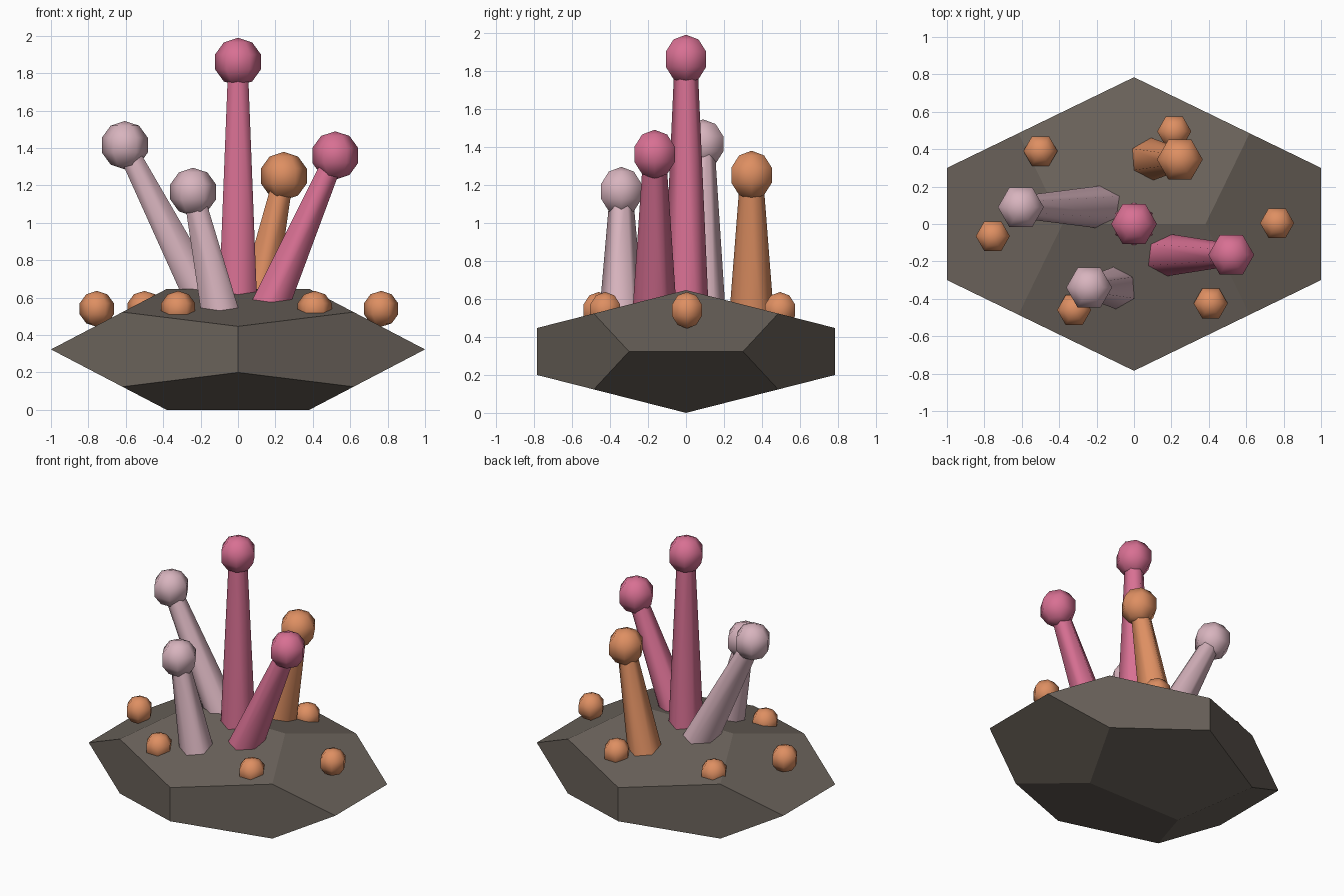
import bpy, bmesh
from math import sin, cos, pi, radians, sqrt
from itertools import product
from mathutils import Vector

cube = bpy.data.objects.get("Cube")
if cube:
    bpy.data.objects.remove(cube, do_unlink=True)


def material(name, rgb):
    col = [(c / 255 / 12.92) if c < 11 else ((c / 255 + 0.055) / 1.055) ** 2.4 for c in rgb] + [1]
    m = bpy.data.materials.new(name)
    m.use_nodes = True
    m.diffuse_color = col
    m.node_tree.nodes["Principled BSDF"].inputs["Base Color"].default_value = col
    return m


def hull_part(name, points, mat, smooth=True):
    """Convex solid around the points, with flat regions merged into single faces."""
    bm = bmesh.new()
    for p in points:
        bm.verts.new(p)
    bmesh.ops.convex_hull(bm, input=bm.verts)
    bmesh.ops.dissolve_limit(bm, angle_limit=radians(1), verts=bm.verts, edges=bm.edges)
    bmesh.ops.recalc_face_normals(bm, faces=bm.faces)
    me = bpy.data.meshes.new(name)
    bm.to_mesh(me)
    bm.free()
    me.materials.append(mat)
    ob = bpy.data.objects.new(name, me)
    bpy.context.collection.objects.link(ob)
    if smooth:
        bpy.ops.object.select_all(action="DESELECT")
        ob.select_set(True)
        bpy.context.view_layer.objects.active = ob
        bpy.ops.object.shade_smooth_by_angle(angle=radians(65))
    return ob


def ball(name, centre, r, mat):
    """Six-sided ball with five bands."""
    pts = [Vector(centre) + r * Vector((sin(b * pi / 5) * cos(a * pi / 3),
                                        sin(b * pi / 5) * sin(a * pi / 3), cos(b * pi / 5)))
           for b in range(1, 5) for a in range(6)]
    pts += [Vector(centre) + Vector((0, 0, s * r)) for s in (1, -1)]
    hull_part(name, pts, mat)


def stalk(name, foot, tip, mat):
    """Tapered six-sided stem, buried at the foot and capped with a ball."""
    foot, tip = Vector(foot), Vector(tip)
    turn = Vector((0, 0, 1)).rotation_difference(tip - foot)
    pts = [c + turn @ Vector((r * sin(a * pi / 3), r * cos(a * pi / 3), 0))
           for c, r in ((foot, 0.122), (tip, 0.06)) for a in range(6)]
    hull_part(name + "_stem", pts, mat)
    ball(name + "_tip", tip, 0.129, mat)


stone = material("brown grey stone", (107, 99, 91))
pink = material("deep pink", (216, 112, 147))
pale = material("pale pink", (216, 180, 190))
orange = material("soft orange", (222, 143, 98))

# Rock: squashed dodecahedron standing on its bottom edge
phi = (1 + sqrt(5)) / 2
corners = list(product((-1, 1), repeat=3))
for s, t in product((-1, 1), repeat=2):
    p, q = s / phi, t * phi
    corners += [(p, 0, q), (0, q, p), (q, p, 0)]
hull_part("rock_base", [(x / phi, y * 0.485, 0.323 + z * 0.1995) for x, y, z in corners],
          stone, smooth=False)

# Stalks with round tips
stalk("centre_stalk", (0, 0, 0.48), (0, 0, 1.86), pink)
stalk("left_stalk", (0.125, -0.165, 0.45), (0.52, -0.165, 1.36), pink)
stalk("right_stalk", (-0.12, 0.09, 0.47), (-0.605, 0.09, 1.415), pale)
stalk("front_stalk", (-0.08, -0.34, 0.45), (-0.24, -0.34, 1.165), pale)
stalk("back_stalk", (0.075, 0.345, 0.45), (0.245, 0.345, 1.25), orange)

# Small round buds on the rock
buds = [(-0.5, 0.39), (0.215, 0.495), (-0.755, -0.065), (0.765, 0.005), (0.41, -0.425), (-0.32, -0.46)]
for i, (x, y) in enumerate(buds):
    ball(f"bud_{i + 1}", (x, y, 0.54), 0.096, orange)
